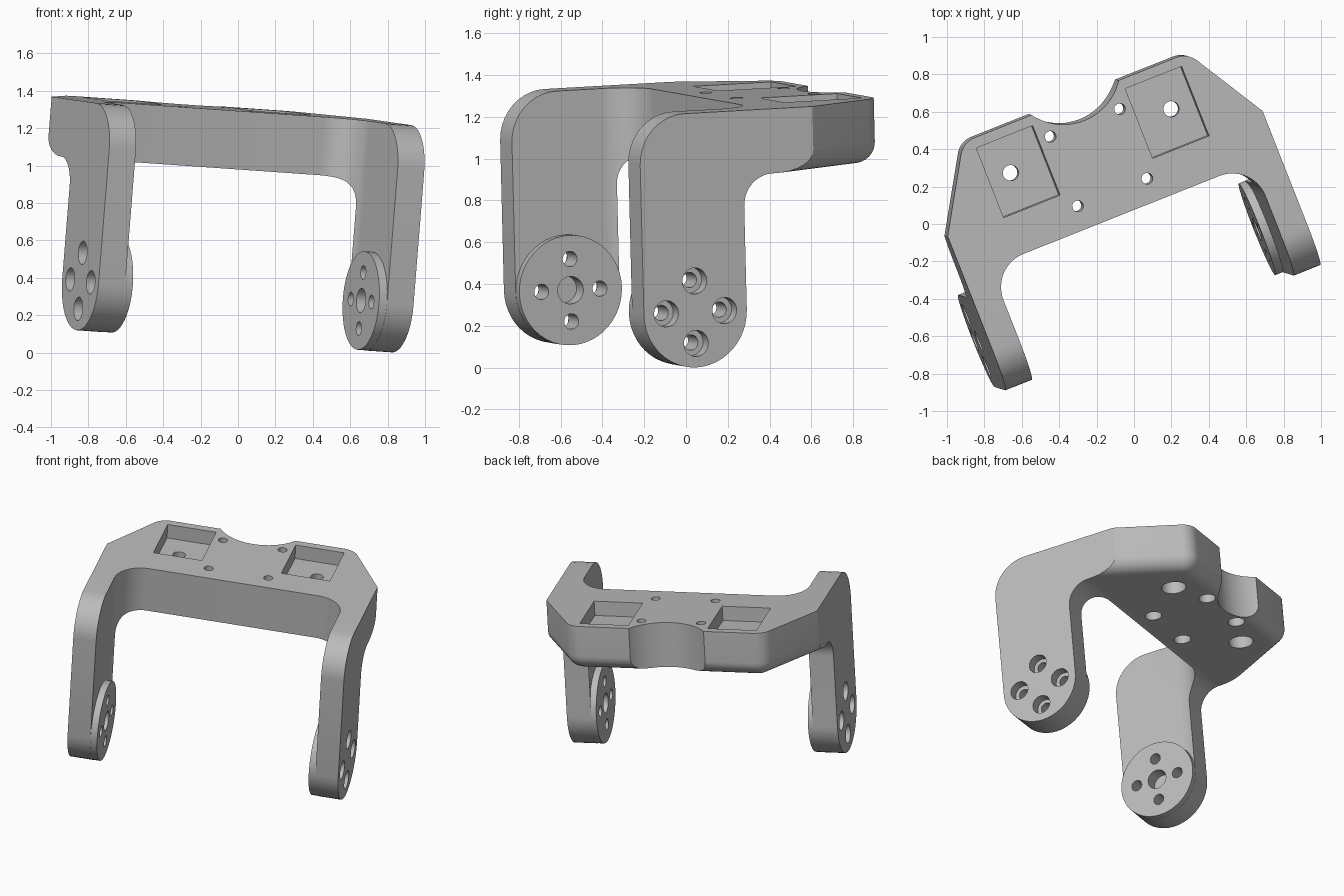
import bpy, bmesh
from math import sin, cos, tan, pi, radians
from mathutils import Vector, Matrix

old = bpy.data.objects.get("Cube")
if old:
    bpy.data.objects.remove(old, do_unlink=True)

PLATE = 0.31            # plate thickness
LEG_OUT, LEG_IN = 0.908, 0.755
PIVOT_V, PIVOT_W, PIVOT_R = -0.32, -0.955, 0.265


def rounded(corners, seg=10):
    """2D outline from (a, b, radius) corners, each filleted."""
    out = []
    for i, (a, b, r) in enumerate(corners):
        p = Vector((a, b))
        if r <= 0:
            out.append(p)
            continue
        d1 = (Vector(corners[i - 1][:2]) - p).normalized()
        d2 = (Vector(corners[(i + 1) % len(corners)][:2]) - p).normalized()
        half = d1.angle(d2) / 2
        start = p + d1 * (r / tan(half))
        centre = p + (d1 + d2).normalized() * (r / sin(half))
        sweep = pi - 2 * half
        s = start - centre
        if s.cross(p + d2 * (r / tan(half)) - centre) < 0:
            sweep = -sweep
        out += [centre + Matrix.Rotation(sweep * k / seg, 2) @ s for k in range(seg + 1)]
    return out


def loft(name, rings):
    """Closed solid through rings that share a point count."""
    bm = bmesh.new()
    rows = [[bm.verts.new(p) for p in ring] for ring in rings]
    for lo, hi in zip(rows, rows[1:]):
        for i in range(len(lo)):
            j = (i + 1) % len(lo)
            bm.faces.new((lo[i], lo[j], hi[j], hi[i]))
    bm.faces.new(rows[0])
    bm.faces.new(rows[-1])
    bmesh.ops.recalc_face_normals(bm, faces=bm.faces[:])
    me = bpy.data.meshes.new(name)
    bm.to_mesh(me)
    bm.free()
    ob = bpy.data.objects.new(name, me)
    bpy.context.collection.objects.link(ob)
    return ob


def plan(name, pts, w0, w1):
    return loft(name, [[(a, b, w) for a, b in pts] for w in (w0, w1)])


def side(name, pts, u0, u1):
    return loft(name, [[(u, a, b) for a, b in pts] for u in (u0, u1)])


def circle(a, b, r, n=40):
    return [(a + r * cos(2 * pi * k / n), b + r * sin(2 * pi * k / n)) for k in range(n)]


def combine(target, tool, op):
    mod = target.modifiers.new(op, 'BOOLEAN')
    mod.operation, mod.object, mod.solver = op, tool, 'EXACT'
    bpy.context.view_layer.objects.active = target
    bpy.ops.object.modifier_apply(modifier=mod.name)
    bpy.data.objects.remove(tool, do_unlink=True)


# Plate: trapezoid with a rounded lower rim along the back and chamfers
def trapezoid(d):
    back, front = 0.745 - d, 0.0
    ub = 0.647 - 0.569 * d
    uf = 0.647 + (0.512 * 0.745 - d) / 0.858
    return rounded([(uf, front, 0), (ub, back, 0.115 - d), (-ub, back, 0.115 - d), (-uf, front, 0)])


RIM = 0.1
rings = [[(a, b, 0) for a, b in trapezoid(0)]]
for k in range(9):
    t = k / 8 * pi / 2
    rings.append([(a, b, -PLATE + RIM * (1 - sin(t))) for a, b in trapezoid(RIM * (1 - cos(t)))])
bracket = loft("bracket", rings)

# Leg side profile, spanning the full width before trimming
front_v, back_v = PIVOT_V - PIVOT_R, PIVOT_V + PIVOT_R
foot = [(PIVOT_V - PIVOT_R * cos(pi * k / 24), PIVOT_W - PIVOT_R * sin(pi * k / 24)) for k in range(25)]
upper = rounded([(0.1, 0, 0), (0.1, -PLATE, 0), (back_v, -PLATE, 0.15),
                 (back_v, PIVOT_W, 0), (front_v, PIVOT_W, 0), (front_v, 0, 0.235)])
cut = next(i for i, p in enumerate(upper) if abs(p[1] - PIVOT_W) < 1e-5)
profile = list(upper[:cut]) + foot[::-1] + list(upper[cut + 2:])
combine(bracket, side("legs", profile, -1.1, 1.1), 'UNION')

# Trim to the U-shaped plan
u_plan = rounded([(LEG_OUT, -1, 0), (LEG_OUT, 1, 0), (-LEG_OUT, 1, 0), (-LEG_OUT, -1, 0),
                  (-LEG_IN, -1, 0), (-LEG_IN, 0.07, 0.19), (LEG_IN, 0.07, 0.19), (LEG_IN, -1, 0)], 14)
combine(bracket, plan("trim", u_plan, -2, 1), 'INTERSECT')

# Curved notch in the back edge
combine(bracket, plan("notch", circle(0, 0.918, 0.305, 72), -1, 1), 'DIFFERENCE')

for s in (-1, 1):
    # Square pockets with a bored hole
    pocket = [(s * 0.267, 0.29), (s * 0.592, 0.29), (s * 0.592, 0.69), (s * 0.267, 0.69)]
    combine(bracket, plan("pocket", pocket, -0.1, 0.2), 'DIFFERENCE')
    holes = [(0.463, 0.493, 0.042, 0.08, -0.18), (0.2, 0.2, 0.03, 0.055, -0.15), (0.2, 0.6, 0.03, 0.055, -0.15)]
    for u, v, r, bore, top in holes:
        combine(bracket, plan("hole", circle(s * u, v, r, 28), -0.5, 0.2), 'DIFFERENCE')
        combine(bracket, plan("bore", circle(s * u, v, bore, 28), -0.5, top), 'DIFFERENCE')

    # Round pivot boss on the inner face, with blind centre hole
    boss = circle(PIVOT_V, PIVOT_W, PIVOT_R - 0.001, 48)
    combine(bracket, side("boss", boss, s * 0.71, s * 0.78), 'UNION')
    combine(bracket, side("centre", circle(PIVOT_V, PIVOT_W, 0.066, 28), s * 0.6, s * 0.8), 'DIFFERENCE')

    # Four counterbored screw holes
    for k in range(4):
        v = PIVOT_V + 0.15 * cos(k * pi / 2)
        w = PIVOT_W + 0.15 * sin(k * pi / 2)
        combine(bracket, side("screw", circle(v, w, 0.037, 24), s * 0.6, s * 1.1), 'DIFFERENCE')
        combine(bracket, side("recess", circle(v, w, 0.063, 24), s * 0.84, s * 1.1), 'DIFFERENCE')

# Tilt into place
w_axis = Vector((0.08, -0.025, 1)).normalized()
turn = radians(21.5)
u_axis = Vector((cos(turn), sin(turn), 0))
u_axis = (u_axis - w_axis * u_axis.dot(w_axis)).normalized()
v_axis = w_axis.cross(u_axis)
pose = Matrix((u_axis, v_axis, w_axis)).transposed().to_4x4()
pose.translation = Vector((0, 0, 1.29)) - u_axis * 0.045
bracket.data.transform(pose)

# Plain grey finish
grey = bpy.data.materials.new("grey")
grey.use_nodes = True
colour = (0.5, 0.5, 0.5, 1)
grey.diffuse_color = colour
grey.node_tree.nodes["Principled BSDF"].inputs["Base Color"].default_value = colour
bracket.data.materials.clear()
bracket.data.materials.append(grey)

bpy.ops.object.select_all(action='DESELECT')
bracket.select_set(True)
bpy.context.view_layer.objects.active = bracket
bpy.ops.object.shade_smooth_by_angle(angle=radians(30))
